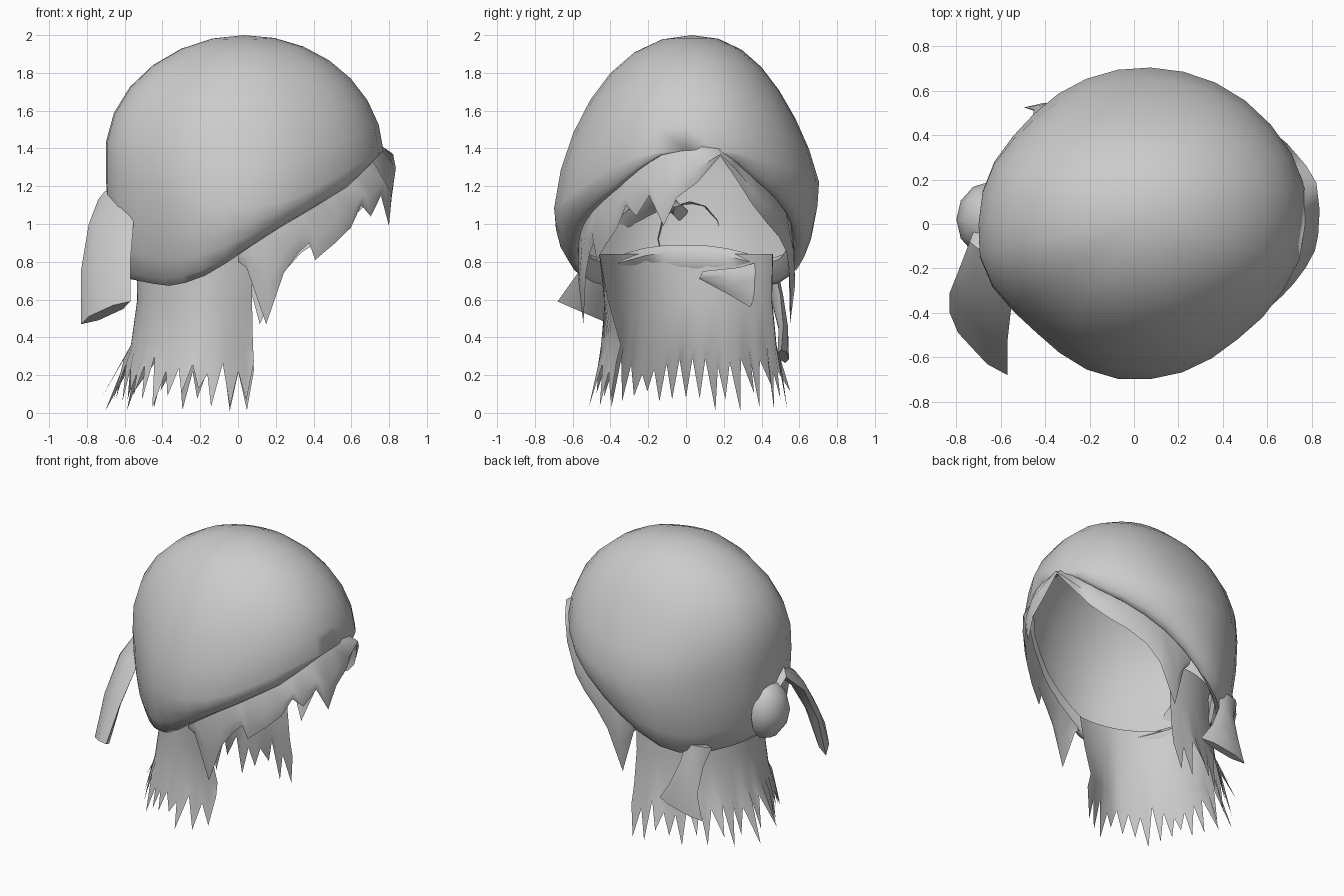
import bpy, bmesh, math, random
from mathutils import Vector

if "Cube" in bpy.data.objects:
    bpy.data.objects.remove(bpy.data.objects["Cube"])

random.seed(4)
grey = bpy.data.materials.new("plain grey")
grey.diffuse_color = (0.6, 0.6, 0.6, 1)
grey.use_nodes = True
grey.node_tree.nodes["Principled BSDF"].inputs["Base Color"].default_value = grey.diffuse_color


def build(name, rows, closed=False, cap_ends=False, angle=60):
    """Loft a surface through rows of points."""
    bm = bmesh.new()
    vr = [[bm.verts.new(p) for p in r] for r in rows]
    n = len(rows[0])
    for a, b in zip(vr, vr[1:]):
        for i in range(n if closed else n - 1):
            j = (i + 1) % n
            bm.faces.new((a[i], b[i], b[j], a[j]))
    if cap_ends:
        bm.faces.new(vr[0])
        bm.faces.new(vr[-1])
    bmesh.ops.remove_doubles(bm, verts=bm.verts, dist=0.0005)
    bmesh.ops.recalc_face_normals(bm, faces=bm.faces)
    me = bpy.data.meshes.new(name)
    bm.to_mesh(me)
    bm.free()
    ob = bpy.data.objects.new(name, me)
    bpy.context.collection.objects.link(ob)
    me.materials.append(grey)
    bpy.ops.object.select_all(action='DESELECT')
    ob.select_set(True)
    bpy.context.view_layer.objects.active = ob
    bpy.ops.object.shade_smooth_by_angle(angle=math.radians(angle))
    return ob


def lerp_table(table, x):
    for (x0, z0), (x1, z1) in zip(table, table[1:]):
        if x <= x1:
            return z0 + (z1 - z0) * max(0, (x - x0) / (x1 - x0))
    return table[-1][1]


# Fullest outline of the cloth from above, turned into a radius by angle
PLAN = [(.77, 0), (.765, .2), (.63, .43), (.4, .62), (.13, .7), (-.17, .67),
        (-.35, .58), (-.5, .44), (-.66, .22), (-.70, 0), (-.68, -.22),
        (-.57, -.36), (-.41, -.51), (-.28, -.62), (-.12, -.69), (.18, -.68),
        (.45, -.53), (.65, -.33), (.76, -.12)]
RADIUS = [(math.atan2(y, x) % (2 * math.pi), math.hypot(x, y)) for x, y in PLAN]
RADIUS.append((2 * math.pi, .77))

# Height of the cloth edge along the head, from nape to forehead
RIM_Z = [(-.58, .71), (-.38, .67), (-.22, .70), (-.05, .80), (.15, .94),
         (.39, 1.08), (.6, 1.21), (.77, 1.39)]


def widest(t):
    c, s = math.cos(t), math.sin(t)
    r = lerp_table(RADIUS, t % (2 * math.pi))
    z = 1.15 + (.24 if c > 0 else .12) * c * c + .07 * s * abs(s)
    return Vector((c * r, s * r, z))


def rim(t):
    o = widest(t)
    x = o.x * (1 if o.x > 0 else .83)
    return Vector((x, o.y * .84, lerp_table(RIM_Z, x)))


# Head cloth: dome, tucked lower edge, turned-in lip
SEG = 30
angles = [2 * math.pi * i / SEG for i in range(SEG)]
rows = []
for k in range(8):
    a = math.pi / 2 * k / 7
    row = []
    for t in angles:
        o = widest(t)
        c, s = math.cos(t), math.sin(t)
        r, bend = math.sin(a), math.sin(2 * a)
        fx = 1 + (.06 if c < 0 else -.02) * bend
        fy = 1 - (.12 if s > 0 else .06) * bend * s * s
        row.append((.03 * (1 - r) + o.x * r * fx, .03 * (1 - r) + o.y * r * fy,
                    o.z + (2 - o.z) * math.cos(a)))
    rows.append(row)
for k in range(1, 5):
    a = math.pi / 2 * k / 4
    row = []
    for t in angles:
        o, e = widest(t), rim(t)
        w = math.cos(a)
        row.append((e.x + (o.x - e.x) * w, e.y + (o.y - e.y) * w,
                    o.z + (e.z - o.z) * math.sin(a)))
    rows.append(row)
for scale, rise in ((.95, .02), (.88, .14), (.94, .18)):
    row = []
    for t in angles:
        e = rim(t)
        back = .5 - .5 * math.cos(t)
        s = 1 - (1 - scale) * (.3 + .7 * back)
        row.append((e.x * s, e.y * s, e.z + rise * back))
    rows.append(row)
build("head_cloth", rows, closed=True)

# Nape hair: U-shaped curtain, flared to a ragged hem, one front edge curling in
SPIKES = 25
tops, mids, lows, hems = [], [], [], []
for i in range(2 * SPIKES + 1):
    deg = 82 + 196 * i / (2 * SPIKES)
    t = math.radians(deg)
    x, y = .55 * math.cos(t), .47 * math.sin(t)
    curl = .13 * max(0, (deg - 250) / 28)
    if i % 2:
        z, f = random.uniform(.0, .14), random.uniform(1.12, 1.34)
    else:
        z, f = random.uniform(.2, .3), 1.1
    tops.append((x * .98, y * .98, .84))
    mids.append((x * .97, y * .97 + curl * .3, .6))
    lows.append((x * 1.03, y * 1.02 + curl, .36))
    hems.append((x * f, y * (1 + (f - 1) * .7) + curl, z))
build("nape_hair", [tops, mids, lows, hems])

# Fringe and side locks: strands hanging below the cloth edge
STRANDS = [(-90, .80), (-86, .77), (-77, .47), (-69, .74), (-62, .85), (-57, .90),
           (-54, .81), (-44, .90), (-36, .98), (-30, 1.10), (-24, 1.04),
           (-17, 1.15), (-10, .99), (-4, 1.14), (5, 1.22), (15, 1.36), (22, 1.25),
           (32, 1.10), (42, 1.0), (52, .93), (62, .85), (70, .74), (80, .47),
           (87, .77), (90, .80)]
tops, mids, hems = [], [], []
for deg, z in STRANDS:
    t = math.radians(deg)
    e = rim(t)
    front = max(0, math.cos(t))
    m = .96 + .12 * front
    tops.append((e.x * .97, e.y * .97, e.z + .03))
    mids.append((e.x * m, e.y * m, e.z + (z - e.z) * .55))
    h = .91 + .15 * front
    hems.append((e.x * h, e.y * h, z))
build("fringe_hair", [tops, mids, hems])


def ribbon(name, sections, thick=.03):
    """Flat cloth strip through (centre, half width) sections."""
    rows = []
    for i, (c, w) in enumerate(sections):
        c, w = Vector(c), Vector(w)
        a = Vector(sections[max(i - 1, 0)][0])
        b = Vector(sections[min(i + 1, len(sections) - 1)][0])
        n = (b - a).cross(w).normalized() * thick
        rows.append([c - w, c - w * .5 + n, c + w * .5 + n,
                     c + w, c + w * .5 - n, c - w * .5 - n])
    build(name, rows, closed=True, cap_ends=True)


# Knot: half bulge on the back of the cloth
rows = []
for k in range(7):
    a = math.pi * k / 6
    rows.append([(-.65 + .15 * math.sin(a) * math.cos(b),
                  .02 + .17 * math.sin(a) * math.sin(b),
                  .92 + .2 * math.cos(a))
                 for b in (math.pi * (.5 + i / 6) for i in range(7))])
build("knot", rows)

# Two loose tails and the fold tucked inside the nape
ribbon("long_tail", [((-.64, -.03, 1.06), (.07, -.03, .03)),
                     ((-.65, -.13, 1.15), (.09, -.05, .02)),
                     ((-.67, -.28, 1.02), (.12, -.07, .02)),
                     ((-.70, -.42, .78), (.13, -.11, .02)),
                     ((-.70, -.54, .53), (.13, -.14, .06))], .035)
ribbon("short_tail", [((-.42, .45, .76), (.09, .02, 0)),
                      ((-.38, .48, .62), (.08, .02, 0)),
                      ((-.34, .515, .45), (.11, 0, .01)),
                      ((-.32, .515, .30), (.175, -.01, .035))], .025)
ribbon("tucked_fold", [((-.40, .08, .73), (.01, .01, .02)),
                       ((-.37, .25, .70), (.02, .03, .07)),
                       ((-.33, .40, .69), (.02, .06, .13))], .015)
